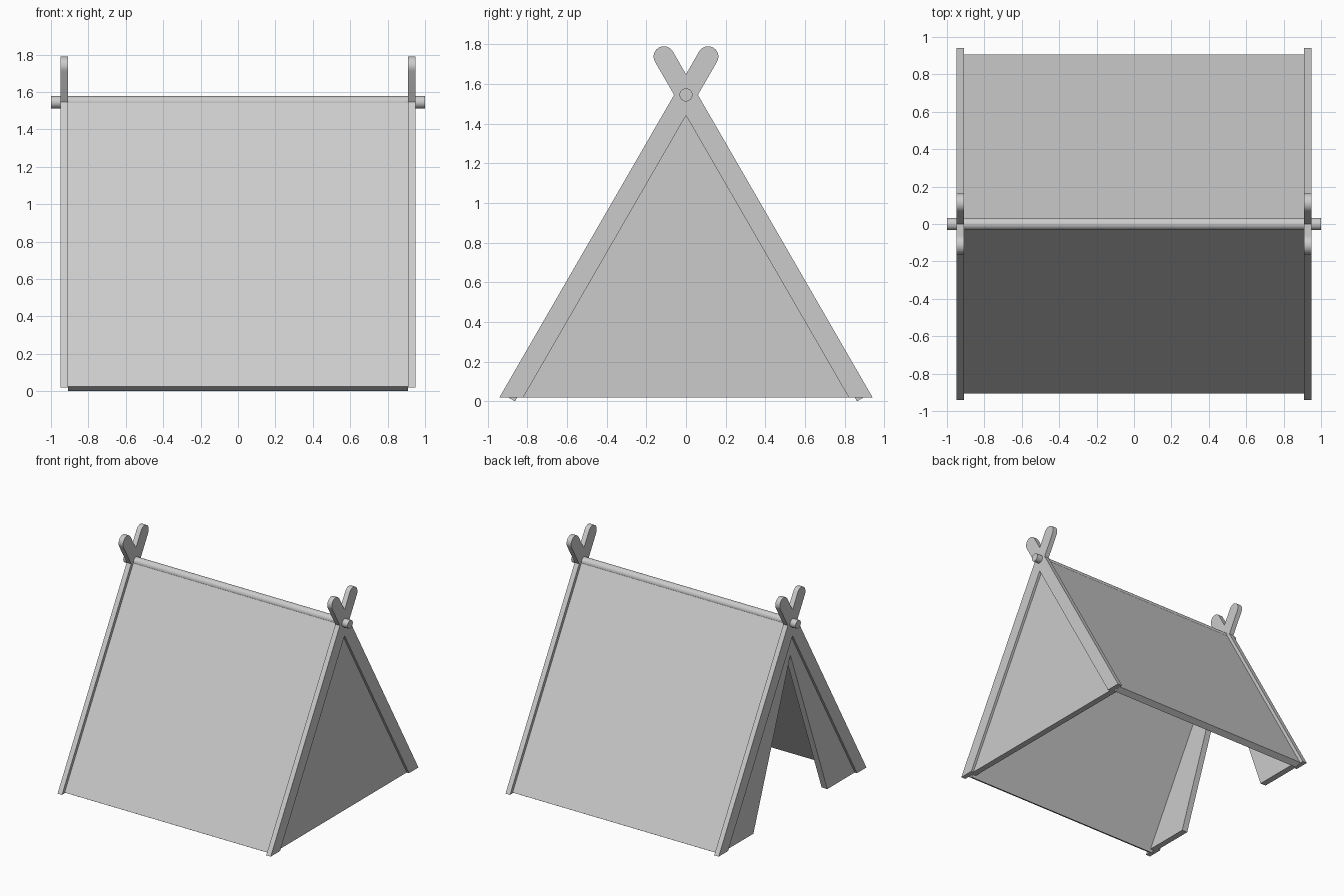
import bpy, bmesh
from math import sin, cos, radians, pi
from mathutils import Matrix

if "Cube" in bpy.data.objects:
    bpy.data.objects.remove(bpy.data.objects["Cube"])

S, C = sin(pi / 3), 0.5          # sides lean at 60 degrees
RIDGE = 1.545                    # height of the ridge rod
FOOT = 0.02                      # height where frames and end panels stop
HALF_BOARD = 0.052               # half width of a frame board


def prism(name, profile, x0, x1, smooth=False):
    """Extrude a (y, z) profile from x0 to x1."""
    bm = bmesh.new()
    face = bm.faces.new([bm.verts.new((x0, y, z)) for y, z in profile])
    ext = bmesh.ops.extrude_face_region(bm, geom=[face])
    new = [v for v in ext["geom"] if isinstance(v, bmesh.types.BMVert)]
    bmesh.ops.translate(bm, verts=new, vec=(x1 - x0, 0, 0))
    bmesh.ops.recalc_face_normals(bm, faces=bm.faces)
    return finish(name, bm, smooth)


def finish(name, bm, smooth):
    me = bpy.data.meshes.new(name)
    bm.to_mesh(me)
    bm.free()
    ob = bpy.data.objects.new(name, me)
    bpy.context.collection.objects.link(ob)
    if smooth:
        bpy.ops.object.select_all(action='DESELECT')
        ob.select_set(True)
        bpy.context.view_layer.objects.active = ob
        bpy.ops.object.shade_smooth_by_angle(angle=radians(30))
    return ob


def slope(dist, off):
    """Point at a distance down the roof line, offset outward from it."""
    return (dist * C + off * S, RIDGE - dist * S + off * C)


# Crossed end frames with rounded tips
foot_y = (RIDGE - FOOT) / (S / C)
half_w = HALF_BOARD / S
rise = HALF_BOARD / C
tip = (0.223 * C, RIDGE + 0.223 * S)
right = [(foot_y - half_w, FOOT), (foot_y + half_w, FOOT), (half_w, RIDGE)]
right += [(tip[0] + HALF_BOARD * cos(radians(a)), tip[1] + HALF_BOARD * sin(radians(a)))
          for a in range(-30, 151, 15)]
outline = [(0, RIDGE - rise)] + right + [(0, RIDGE + rise)]
outline += [(-y, z) for y, z in reversed(right)]
for side, sx in (("left", -1), ("right", 1)):
    prism(side + "_frame", outline, sx * 0.91, sx * 0.95, True)

# Sloping roof panels and entrance flaps, front and back
T = 0.026
roof = [slope(0, T), slope(1.769, T), slope(1.769, -T), (0, RIDGE - T / C), (0, RIDGE)]
flap = [(foot_y, FOOT), (0, RIDGE), (0, 1.28), (0.47, FOOT)]
for side, sy in (("front", -1), ("back", 1)):
    prism(side + "_roof_panel", [(sy * y, z) for y, z in roof], -0.91, 0.91)
    prism(side + "_entrance_flap", [(sy * y, z) for y, z in flap], -0.93, -0.88)

# Closed triangular end wall
prism("end_wall", [(-foot_y, FOOT), (foot_y, FOOT), (0, RIDGE)], 0.88, 0.93)

# Ridge rod
bm = bmesh.new()
bmesh.ops.create_cone(bm, cap_ends=True, segments=32, radius1=0.033, radius2=0.033, depth=2,
                      matrix=Matrix.Translation((0, 0, RIDGE)) @ Matrix.Rotation(pi / 2, 4, 'Y'))
finish("ridge_rod", bm, True)
